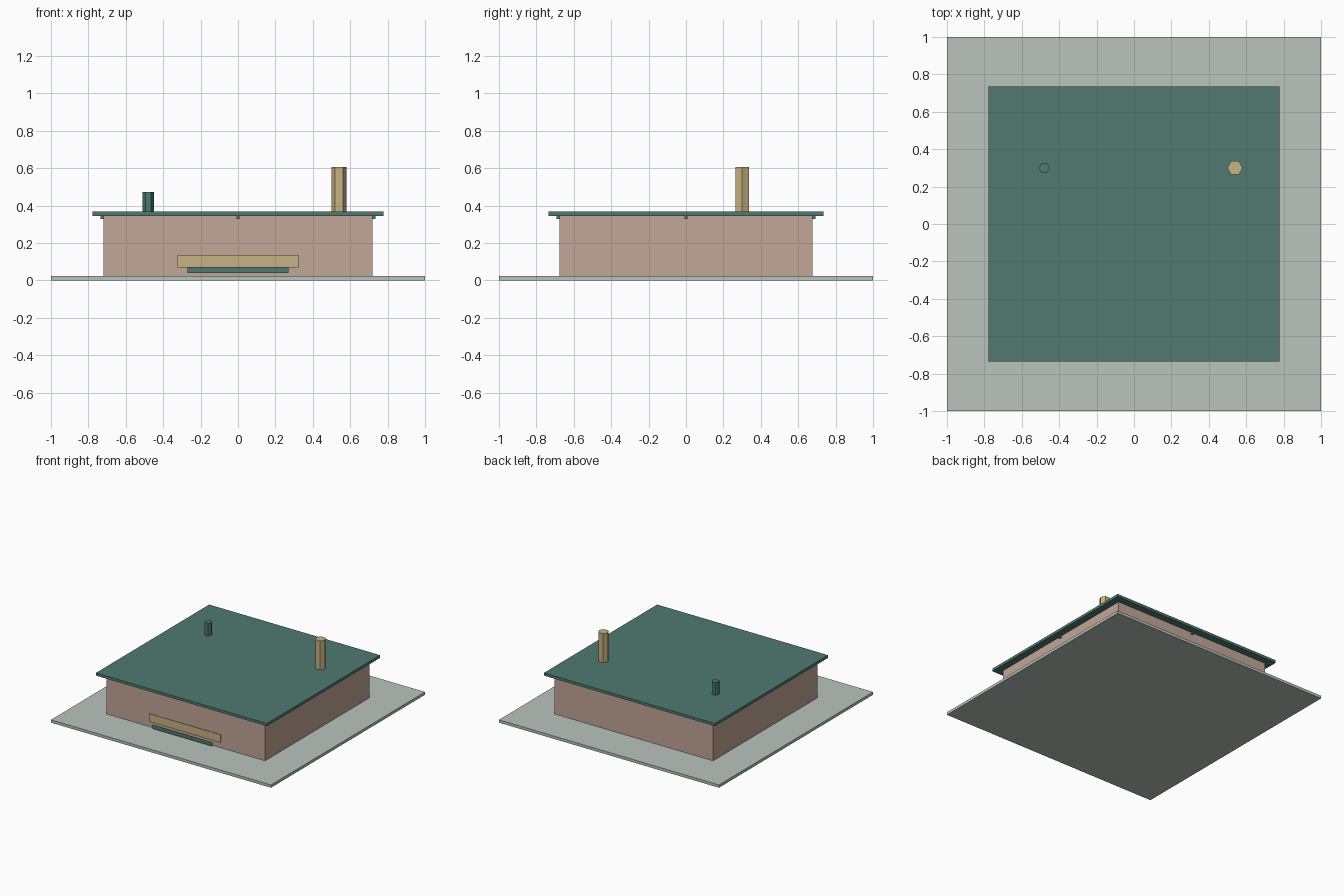
import bpy
from math import pi

cube = bpy.data.objects.get("Cube")
if cube:
    bpy.data.objects.remove(cube, do_unlink=True)


def material(name, rgb):
    mat = bpy.data.materials.new(name)
    mat.use_nodes = True
    mat.diffuse_color = (*rgb, 1)
    mat.node_tree.nodes["Principled BSDF"].inputs["Base Color"].default_value = (*rgb, 1)
    return mat


sage = material("pale sage", (0.48, 0.55, 0.50))
green = material("dark green", (0.08, 0.195, 0.16))
clay = material("clay pink", (0.54, 0.38, 0.31))
tan = material("sandy tan", (0.58, 0.45, 0.23))


def finish(name, mat):
    obj = bpy.context.object
    obj.name = obj.data.name = name
    obj.data.materials.append(mat)
    return obj


def box(name, mat, half_x, half_y, bottom, top, x=0, y=0):
    """Box given by half widths and its bottom and top heights."""
    bpy.ops.mesh.primitive_cube_add(size=2, location=(x, y, (bottom + top) / 2))
    obj = finish(name, mat)
    obj.scale = (half_x, half_y, (top - bottom) / 2)
    bpy.ops.object.transform_apply(location=False, rotation=False, scale=True)
    return obj


def hex_post(name, mat, radius, bottom, top, x, y):
    """Six-sided post with corners pointing left and right."""
    bpy.ops.mesh.primitive_cylinder_add(
        vertices=6, radius=radius, depth=top - bottom,
        location=(x, y, (bottom + top) / 2), rotation=(0, 0, pi / 6))
    return finish(name, mat)


# Ground slab, walls and flat overhanging roof
box("ground_slab", sage, 1, 1, 0, 0.023)
box("walls", clay, 0.72, 0.677, 0.023, 0.345)
box("roof", green, 0.777, 0.735, 0.345, 0.367)

# Roof posts
hex_post("chimney", tan, 0.041, 0.367, 0.605, 0.54, 0.30)
hex_post("vent_pipe", green, 0.03, 0.367, 0.472, -0.48, 0.30)

# Thin panels in front of the front wall
box("front_panel", tan, 0.324, 0.001, 0.07, 0.136, y=-0.687)
box("front_step", green, 0.271, 0.001, 0.04, 0.072, y=-0.722)

# Small clips under the eaves, one in the middle of each wall
for side, sign in (("left", 1), ("right", -1)):
    box(side + "_eave_clip", green, 0.008, 0.008, 0.328, 0.345, x=sign * 0.728)
for side, sign in (("back", 1), ("front", -1)):
    box(side + "_eave_clip", green, 0.008, 0.008, 0.328, 0.345, y=sign * 0.685)
